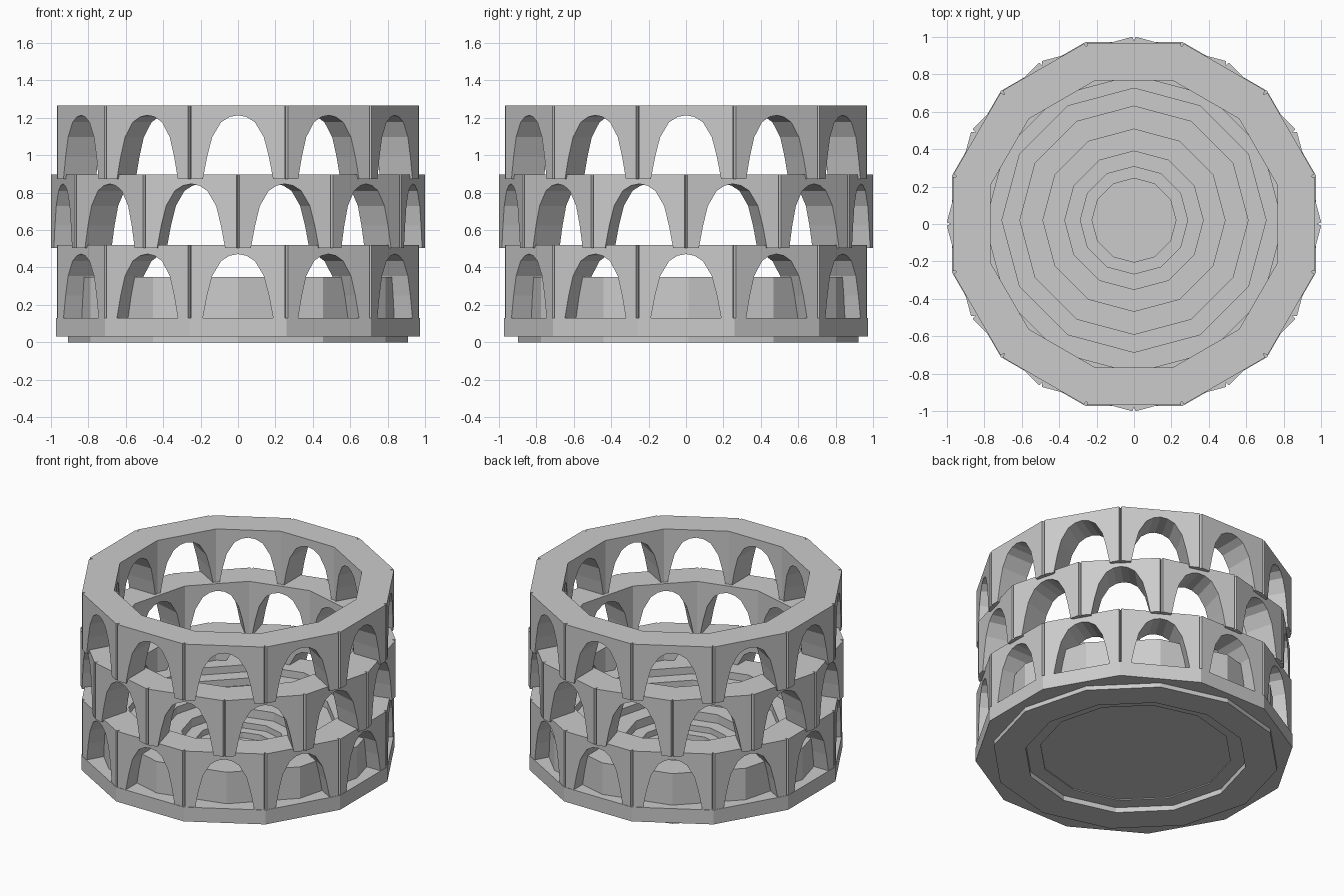
import bpy, bmesh, math

if "Cube" in bpy.data.objects:
    bpy.data.objects.remove(bpy.data.objects["Cube"])

stone = bpy.data.materials.new("pale_grey_stone")
stone.diffuse_color = (0.6, 0.6, 0.6, 1)
stone.use_nodes = True
stone.node_tree.nodes["Principled BSDF"].inputs["Base Color"].default_value = stone.diffuse_color
N = 12
TAN = math.tan(math.pi / N)
COS = math.cos(math.pi / N)


def finish(bm, name):
    bmesh.ops.remove_doubles(bm, verts=bm.verts, dist=1e-5)
    bmesh.ops.recalc_face_normals(bm, faces=bm.faces)
    me = bpy.data.meshes.new(name)
    bm.to_mesh(me)
    bm.free()
    me.materials.append(stone)
    ob = bpy.data.objects.new(name, me)
    bpy.context.collection.objects.link(ob)
    return ob


def revolve(name, profile, turn, cap=False):
    """12-sided lathe; profile = (radius, z, centre y)."""
    bm = bmesh.new()
    rings = []
    for r, z, cy in profile:
        rings.append([bm.verts.new((r * math.cos(turn + k * math.tau / N),
                                    cy + r * math.sin(turn + k * math.tau / N), z))
                      for k in range(N)])
    pairs = list(zip(rings, rings[1:]))
    if cap:
        bm.faces.new(rings[0])
        bm.faces.new(rings[-1])
    else:
        pairs.append((rings[-1], rings[0]))
    for a, b in pairs:
        for k in range(N):
            j = (k + 1) % N
            bm.faces.new((a[k], a[j], b[j], b[k]))
    return finish(bm, name)


# half outline of an arch opening (half width, height)
ARCH = [(.188, 0), (.165, .12), (.138, .225), (.09, .305), (.045, .333), (0, .342)]
OPENING = [(-x, z) for x, z in ARCH] + [(x, z) for x, z in ARCH[-2::-1]]


def tier(name, z0, height, turn):
    """Ring of 12 arched panels with V grooves at the corners."""
    bm = bmesh.new()
    sections = [(.969, .251), (.945, .945 * TAN), (.768, .768 * TAN)]
    for k in range(N):
        a = turn + k * math.tau / N
        c, s = math.cos(a), math.sin(a)
        loops = []
        for d, w in sections:
            pts = [(-w, height), (-w, 0)] + OPENING + [(w, 0), (w, height)]
            loops.append([bm.verts.new((x * c + d * s, x * s - d * c, z0 + z)) for x, z in pts])
        bm.faces.new(loops[0])
        bm.faces.new(loops[-1][::-1])
        n = len(loops[0])
        for q, (la, lb) in enumerate(zip(loops, loops[1:])):
            for i in range(n):
                if q == 1 and i in (0, n - 2):
                    continue        # hidden joint between panels
                j = (i + 1) % n
                bm.faces.new((la[i], lb[i], lb[j], la[j]))
    return finish(bm, name)


HALF = math.pi / N

# three arcade storeys, the middle one turned by half a bay
tier("lower_arcade", .13, .39, 0)
tier("middle_arcade", .505, .392, HALF)
tier("upper_arcade", .872, .395, 0)

# base course
ro, ri = .972 / COS, .77 / COS
revolve("base_ring", [(ro, .03, 0), (ro, .13, 0), (ri, .13, 0), (ri, .03, 0)], HALF)

# stepped seating bowl with recessed underside
steps = [(.706, .35), (.61, .30), (.487, .25), (.37, .20), (.287, .14), (.224, .10)]
levels = [z for _, z in steps[1:]] + [.06]
profile = [(.61, .042, .015), (.61, .035, .015), (.706, .035, .015), (.706, 0, .015),
           (.91, 0, .013), (.91, .35, .013)]
for (r, z), low in zip(steps, levels):
    profile += [(r, z, .02), (r, low, .02)]
revolve("seating_bowl", profile, 0, cap=True)
